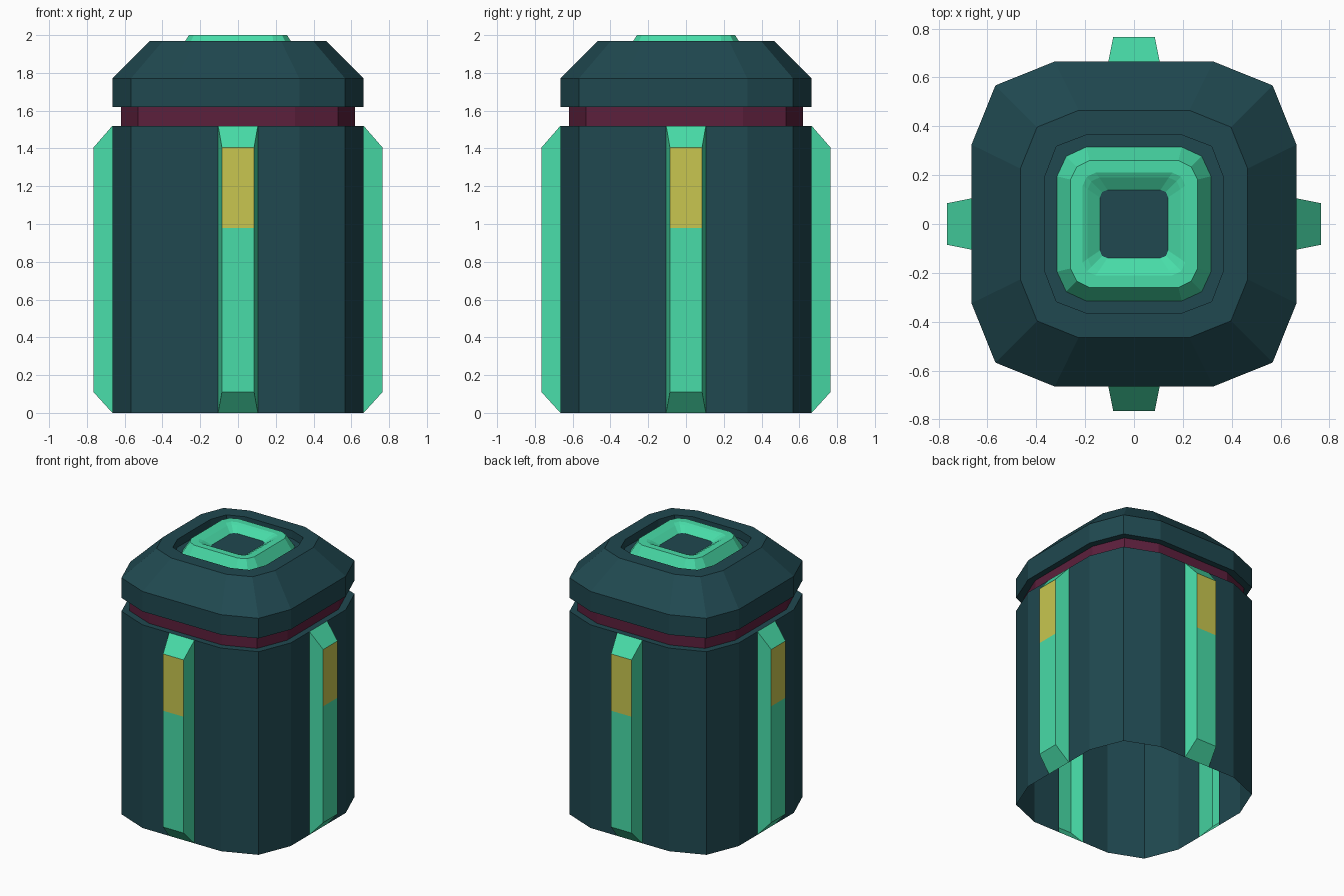
import bpy, bmesh
from math import pi
from mathutils import Matrix

if "Cube" in bpy.data.objects:
    bpy.data.objects.remove(bpy.data.objects["Cube"])


def material(name, rgb):
    m = bpy.data.materials.new(name)
    m.diffuse_color = (*rgb, 1)
    m.use_nodes = True
    m.node_tree.nodes["Principled BSDF"].inputs["Base Color"].default_value = m.diffuse_color
    return m


TEAL = material("dark_teal", (0.014, 0.065, 0.08))
GREEN = material("mint_green", (0.065, 0.716, 0.392))
YELLOW = material("yellow", (0.578, 0.565, 0.08))
MAROON = material("maroon", (0.107, 0.014, 0.045))


def make(name, bm, mats):
    me = bpy.data.meshes.new(name)
    bm.to_mesh(me)
    bm.free()
    for m in mats:
        me.materials.append(m)
    ob = bpy.data.objects.new(name, me)
    bpy.context.collection.objects.link(ob)
    return ob


def ring(half, mid=0.488, corner=0.853):
    """Twelve-sided rounded square, counter-clockwise."""
    pts = []
    x = [(half, -half * mid), (half, half * mid), (half * corner, half * corner)]
    for _ in range(4):
        pts += x
        x = [(-b, a) for a, b in x]
    return pts


def loft(name, levels, mats, cap=False):
    """Skin closed rings; levels are (half, z) or (half, z, mid, corner)."""
    bm = bmesh.new()
    rows = []
    for half, z, *shape in levels:
        rows.append([bm.verts.new((x, y, z)) for x, y in ring(half, *shape)])
    for lo, hi in zip(rows, rows[1:]):
        for i in range(12):
            j = (i + 1) % 12
            bm.faces.new((lo[i], lo[j], hi[j], hi[i]))
    if cap:
        bm.faces.new(rows[-1])
    return make(name, bm, mats)


# Hollow body: four corner panels leaving slots behind the ribs
bm = bmesh.new()
panel = [(0.665, 0.105), (0.665, 0.325), (0.567, 0.567), (0.325, 0.665), (0.105, 0.665)]
for k in range(4):
    rot = Matrix.Rotation(k * pi / 2, 3, 'Z')
    cols = []
    for x, y in panel:
        p = rot @ Matrix.Identity(3).col[0] * x + rot @ Matrix.Identity(3).col[1] * y
        cols.append([bm.verts.new((p.x, p.y, z)) for z in (0, 1.52)])
    for a, b in zip(cols, cols[1:]):
        bm.faces.new((a[0], b[0], b[1], a[1]))
make("body", bm, [TEAL])

# Shoulder, coloured neck band and cap with recess
loft("shoulder", [(0.665, 1.52), (0.62, 1.52)], [TEAL])
loft("neck_band", [(0.62, 1.52), (0.62, 1.62)], [MAROON])
loft("cap", [(0.62, 1.62), (0.665, 1.62), (0.665, 1.77), (0.465, 1.97),
             (0.365, 1.97, 0.53, 0.87), (0.365, 1.91, 0.53, 0.87),
             (0.315, 1.91, 0.62, 0.88)], [TEAL])

# Raised green rim on top and its dark floor
loft("top_rim", [(0.315, 1.91, 0.62, 0.88), (0.26, 2.0, 0.7, 0.9),
                 (0.21, 2.0, 0.75, 0.92), (0.19, 1.99, 0.75, 0.92),
                 (0.14, 1.955, 0.78, 0.93)], [GREEN])
loft("top_floor", [(0.14, 1.955, 0.78, 0.93), (0.1, 1.955, 0.78, 0.93)], [TEAL], cap=True)

# Four tapered ribs, each with a yellow upper patch
for k, side in enumerate(("front", "right", "back", "left")):
    bm = bmesh.new()
    edges = []
    for s in (-1, 1):
        prof = [(0.105, -0.665, 0), (0.085, -0.765, 0.11), (0.085, -0.765, 0.98),
                (0.085, -0.765, 1.405), (0.105, -0.665, 1.52)]
        edges.append([bm.verts.new((s * x, y, z)) for x, y, z in prof])
    l, r = edges
    for i in range(4):
        f = bm.faces.new((l[i], r[i], r[i + 1], l[i + 1]))
        f.material_index = int(i == 2)
    bm.faces.new(l)
    bm.faces.new(r[::-1])
    bmesh.ops.recalc_face_normals(bm, faces=bm.faces)
    if bm.faces[:][1].normal.y > 0:
        bmesh.ops.reverse_faces(bm, faces=bm.faces[:])
    bm.transform(Matrix.Rotation(k * pi / 2, 4, 'Z'))
    make(side + "_rib", bm, [GREEN, YELLOW])
